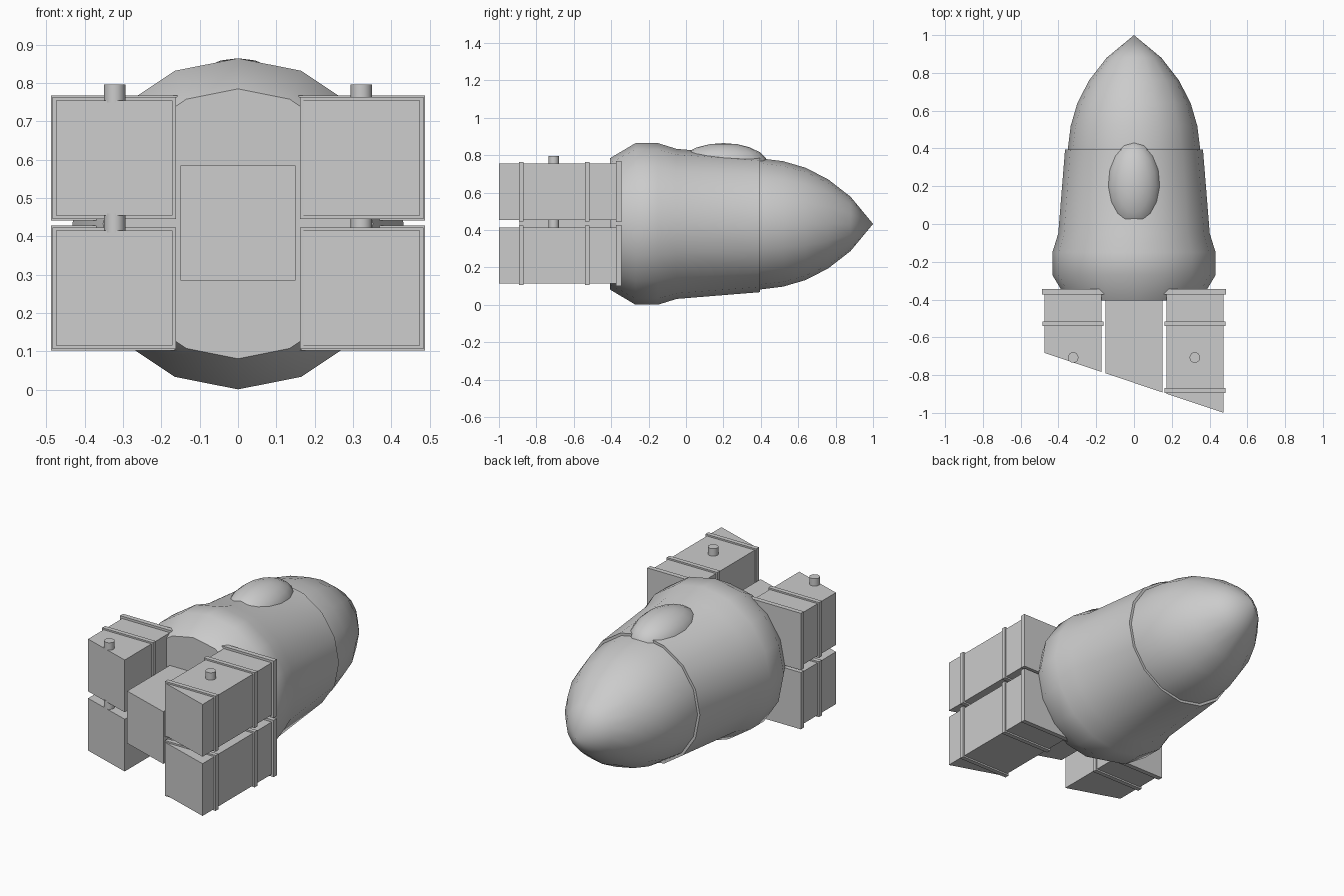
import bpy, bmesh, math

if "Cube" in bpy.data.objects:
    bpy.data.objects.remove(bpy.data.objects["Cube"])

grey = bpy.data.materials.new("light grey")
grey.diffuse_color = (0.6, 0.6, 0.6, 1)
grey.use_nodes = True
grey.node_tree.nodes["Principled BSDF"].inputs["Base Color"].default_value = grey.diffuse_color

AXIS_Z = 0.433  # height of the hull axis


def finish(bm, name, smooth=0):
    bmesh.ops.recalc_face_normals(bm, faces=bm.faces)
    me = bpy.data.meshes.new(name)
    bm.to_mesh(me)
    bm.free()
    me.materials.append(grey)
    if smooth:
        me.shade_smooth()
        me.set_sharp_from_angle(angle=math.radians(smooth))
    ob = bpy.data.objects.new(name, me)
    bpy.context.collection.objects.link(ob)
    return ob


def lathe(name, profile, sides=16):
    """Closed solid turned around the y axis; profile is (y, radius)."""
    bm = bmesh.new()
    rings = []
    for y, r in profile:
        if r == 0:
            rings.append([bm.verts.new((0, y, AXIS_Z))])
            continue
        angles = [2 * math.pi * i / sides for i in range(sides)]
        rings.append([bm.verts.new((r * math.sin(a), y, AXIS_Z + r * math.cos(a)))
                      for a in angles])
    for a, b in zip(rings, rings[1:]):
        for i in range(sides):
            j = (i + 1) % sides
            if len(b) == 1:
                bm.faces.new((a[i], a[j], b[0]))
            else:
                bm.faces.new((a[i], a[j], b[j], b[i]))
    for ring in (rings[0], rings[-1]):
        if len(ring) > 1:
            bm.faces.new(ring)
    return finish(bm, name, 40)


def slant(x):
    """y of the slanted cut across the front of all the boxes."""
    return -1.0 + (0.475 - x) * 0.335


def box(name, x0, x1, y0, y1, z0, z1, cut=False):
    bm = bmesh.new()
    bmesh.ops.create_cube(bm, size=1)
    for v in bm.verts:
        x = x0 if v.co.x < 0 else x1
        y = y0 if v.co.y < 0 else y1
        if cut and v.co.y < 0:
            y = slant(x)
        v.co = (x, y, z0 if v.co.z < 0 else z1)
    return finish(bm, name)


def peg(name, x, y, z0, z1):
    bm = bmesh.new()
    bmesh.ops.create_cone(bm, cap_ends=True, segments=16, radius1=0.028,
                          radius2=0.028, depth=z1 - z0)
    bmesh.ops.translate(bm, verts=bm.verts, vec=(x, y, (z0 + z1) / 2))
    return finish(bm, name, 40)


# Hull and nose cone
lathe("hull", [(-0.405, 0.352), (-0.27, 0.432), (-0.15, 0.432),
               (-0.05, 0.401), (0.395, 0.365)])
lathe("nose_cone", [(0.38, 0.351), (0.40, 0.350), (0.52, 0.335), (0.64, 0.300),
                    (0.76, 0.238), (0.88, 0.145), (1.0, 0)])

# Canopy bubble
bm = bmesh.new()
bmesh.ops.create_uvsphere(bm, u_segments=16, v_segments=10, radius=1)
for v in bm.verts:
    v.co = (v.co.x * 0.145, 0.2 + v.co.y * 0.24, 0.747 + v.co.z * 0.118)
finish(bm, "canopy", 60)

# Central engine box
box("centre_box", -0.15, 0.15, 0, -0.39, 0.285, 0.585, cut=True)

# Four side boxes with raised bands and pegs
for side, sx in (("left", -1), ("right", 1)):
    for level, z0 in (("lower", 0.115), ("upper", 0.455)):
        tag = f"{side}_{level}"
        x0, x1 = sorted((sx * 0.171, sx * 0.475))
        z1 = z0 + 0.3
        box(tag + "_box", x0, x1, 0, -0.35, z0, z1, cut=True)
        bands = [(-0.373, -0.345, 0.013), (-0.541, -0.515, 0.009)]
        if side == "right":
            bands.append((-0.894, -0.868, 0.009))
        for i, (ya, yb, g) in enumerate(bands):
            box(f"{tag}_band_{i + 1}", x0 - g, x1 + g, ya, yb, z0 - g, z1 + g)
        peg(tag + "_peg", sx * 0.322, -0.707, z1 - 0.005,
            z1 + (0.045 if level == "lower" else 0.042))
